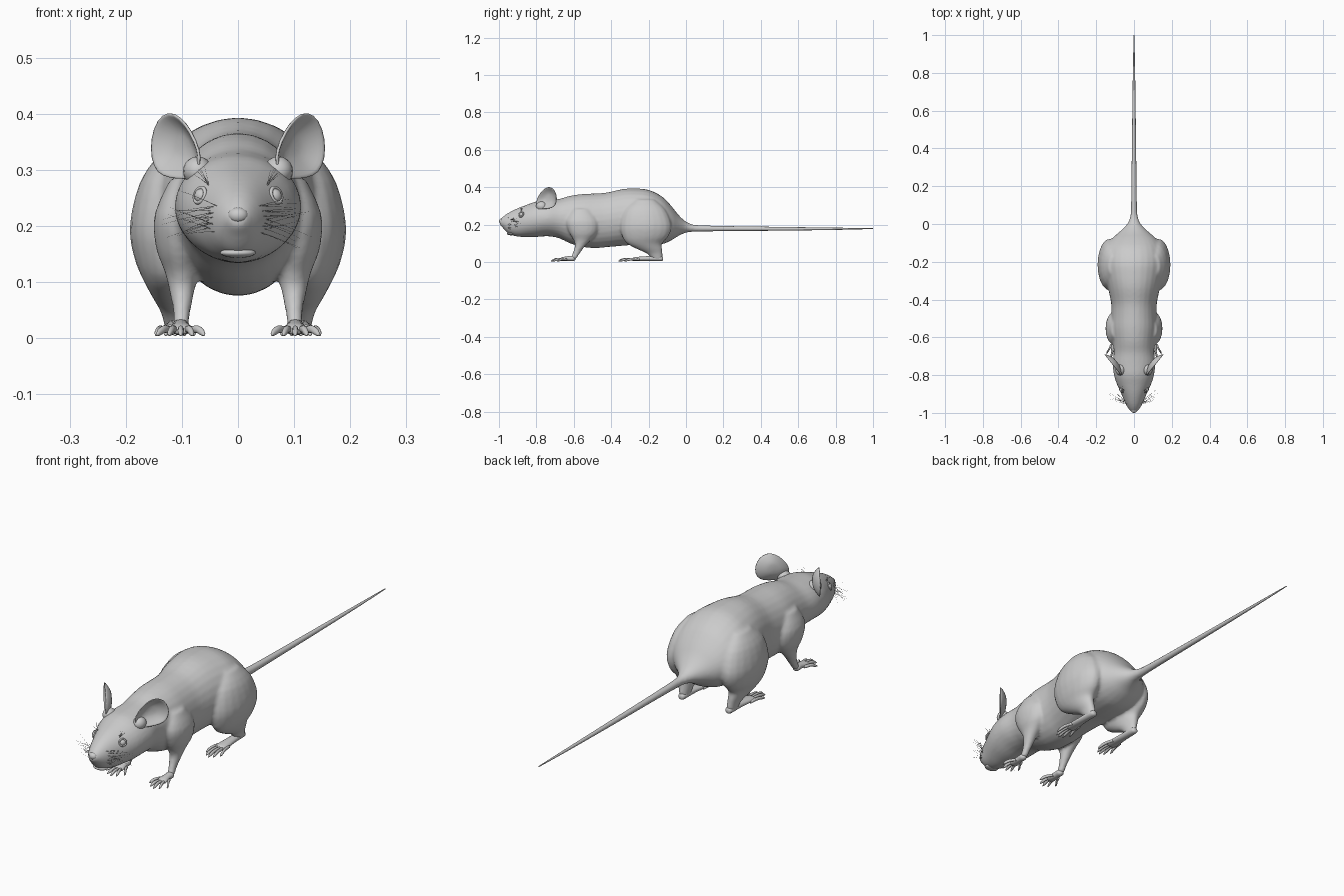
import bpy, bmesh, math, random
from mathutils import Vector, Matrix

if "Cube" in bpy.data.objects:
    bpy.data.objects.remove(bpy.data.objects["Cube"])

random.seed(4)


def finish(name, bm, smooth=True):
    bmesh.ops.recalc_face_normals(bm, faces=bm.faces)
    me = bpy.data.meshes.new(name)
    bm.to_mesh(me)
    bm.free()
    for p in me.polygons:
        p.use_smooth = smooth
    ob = bpy.data.objects.new(name, me)
    bpy.context.collection.objects.link(ob)
    return ob


def spline(keys, steps):
    """Catmull-Rom interpolation of tuples."""
    ks = [Vector(k) for k in keys]
    out = []
    for i in range(len(ks) - 1):
        b, c = ks[i], ks[i + 1]
        a = ks[i - 1] if i else b
        d = ks[i + 2] if i + 2 < len(ks) else c
        for j in range(steps):
            t = j / steps
            out.append(b + (c - a) * (t / 2) + (a * 2 - b * 5 + c * 4 - d) * (t * t / 2)
                       + (b * 3 - a - c * 3 + d) * (t ** 3 / 2))
    out.append(ks[-1])
    return out


def loft(bm, keys, axis='y', side=1, n=12, steps=3):
    """Capped tube of ellipses; keys are (x, y, z, half width, other half size)."""
    rings = []
    for x, y, z, a, b in spline(keys, steps):
        ring = []
        for i in range(n):
            t = 2 * math.pi * i / n
            u, v = max(a, .001) * math.cos(t), max(b, .001) * math.sin(t)
            co = (x + u, y, z + v) if axis == 'y' else (x + u, y + v, z)
            ring.append(bm.verts.new((co[0] * side, co[1], co[2])))
        rings.append(ring)
    for r, q in zip(rings, rings[1:]):
        for i in range(n):
            bm.faces.new((r[i], r[(i + 1) % n], q[(i + 1) % n], q[i]))
    bm.faces.new(rings[0])
    bm.faces.new(rings[-1])


def ball(name, loc, size, seg=16):
    bm = bmesh.new()
    bmesh.ops.create_uvsphere(bm, u_segments=seg, v_segments=seg // 2 + 2, radius=1,
                              matrix=Matrix.Translation(loc) @ Matrix.Diagonal((*size, 1)))
    return finish(name, bm)


# body: y, top, bottom, half width
BODY = [(-.995, .226, .198, .014), (-.98, .241, .183, .028), (-.95, .263, .152, .046),
        (-.90, .288, .136, .067), (-.85, .307, .134, .090), (-.80, .324, .134, .106),
        (-.74, .330, .138, .113), (-.68, .337, .128, .107), (-.62, .354, .100, .112),
        (-.55, .364, .080, .122), (-.48, .367, .075, .120), (-.42, .372, .080, .121),
        (-.34, .390, .087, .137), (-.27, .393, .092, .152), (-.20, .386, .090, .162),
        (-.13, .352, .095, .150), (-.08, .302, .115, .120), (-.04, .252, .140, .075),
        (0, .216, .157, .036), (.04, .200, .162, .020), (.08, .196, .164, .016)]
# limbs from top to ankle
THIGH = [(.11, -.22, .335, .025, .05), (.12, -.22, .28, .054, .11), (.127, -.215, .20, .066, .137),
         (.127, -.217, .14, .057, .125), (.124, -.222, .10, .043, .095), (.120, -.195, .07, .031, .068),
         (.115, -.167, .045, .022, .042), (.112, -.152, .012, .017, .026)]
FORELEG = [(.095, -.56, .285, .025, .045), (.105, -.555, .22, .044, .085), (.106, -.55, .16, .040, .075),
           (.101, -.555, .12, .030, .048), (.100, -.565, .09, .024, .029), (.100, -.585, .05, .016, .020),
           (.102, -.605, .015, .014, .016)]

bm = bmesh.new()
loft(bm, [(0, y, (t + b) / 2, w, (t - b) / 2) for y, t, b, w in BODY], n=28)
for s in (1, -1):
    loft(bm, THIGH, 'z', s, n=20)
    loft(bm, FORELEG, 'z', s, n=20)
body = finish("body", bm)
fuse = body.modifiers.new("fuse", 'REMESH')
fuse.mode = 'VOXEL'
fuse.voxel_size = .007
fuse.use_smooth_shade = True
soft = body.modifiers.new("soften", 'SMOOTH')
soft.factor = .5
soft.iterations = 5

# tail
bm = bmesh.new()
loft(bm, [(0, -.02, .182, .022, .022), (0, .06, .180, .016, .017), (0, .2, .179, .0135, .0135),
          (0, .5, .178, .010, .010), (0, .8, .178, .006, .006), (0, 1, .179, .002, .002)], steps=5)
finish("tail", bm)


# paws with five splayed toes
def paw(name, s, x, heel, ball_y, tip, w, spread):
    bm = bmesh.new()
    mid = (heel + ball_y) / 2
    loft(bm, [(x, heel, .017, .006, .006), (x, heel - .012, .019, .016, .014),
              (x, mid, .019, w * .75, .013), (x, ball_y, .016, w, .010),
              (x, ball_y - .012, .013, w * .7, .006)], 'y', s)
    for i in range(5):
        k = (i - 2) / 2
        back = .022 * k * k
        x0, x1 = x + k * w * .8, x + k * spread
        y0, y1 = ball_y + .004 + back, tip + back * 1.5
        ym = (y0 + y1) / 2
        loft(bm, [(x0, y0, .014, .006, .006), ((x0 + x1) / 2, ym, .016, .0055, .007),
                  (x1 * .85 + x0 * .15, y1 + .012, .010, .005, .006),
                  (x1, y1, .005, .001, .001)], 'y', s, n=8)
    finish(name, bm)


for s, side in ((1, "left"), (-1, "right")):
    paw("hind_foot_" + side, s, .112, -.122, -.275, -.362, .025, .034)
    paw("front_foot_" + side, s, .102, -.592, -.662, -.722, .021, .042)

# cupped ears: outline in the ear plane (along u, height)
EAR = [(-.072, -.035), (-.070, -.012), (-.045, .025), (-.012, .051), (.020, .060), (.052, .045),
       (.070, .012), (.070, -.025), (.052, -.052), (.015, -.060), (-.025, -.062), (-.055, -.060)]
U = Vector((.62, .78, 0))
N = Vector((.78, -.62, 0))
for s, side in ((1, "left"), (-1, "right")):
    bm = bmesh.new()
    rings = []
    for t in (.3, .6, .85, 1):
        ring = []
        for u, h in EAR:
            p = Vector((.108, -.742, .345)) + U * u * t + N * (-.028 * (1 - t * t) + .006) + Vector((0, 0, h * t))
            ring.append(bm.verts.new((p.x * s, p.y, p.z)))
        rings.append(ring)
    n = len(EAR)
    for r, q in zip(rings, rings[1:]):
        for i in range(n):
            bm.faces.new((r[i], r[(i + 1) % n], q[(i + 1) % n], q[i]))
    bm.faces.new(rings[0])
    ear = finish("ear_" + side, bm)
    m = ear.modifiers.new("thickness", 'SOLIDIFY')
    m.thickness = .006
    m.offset = 0
    ear.modifiers.new("round", 'SUBSURF').levels = 1
    # root joining ear and head
    ball("ear_root_" + side, (s * .072, -.772, .298), (.026, .03, .026))

    # eye and eyelid
    c = Vector((s * .064, -.877, .253))
    ball("eye_" + side, c, (.014, .014, .014))
    bpy.ops.mesh.primitive_torus_add(major_segments=20, minor_segments=8, major_radius=.014,
                                     minor_radius=.0035, location=c + Vector((s * .004, -.004, .002)))
    lid = bpy.context.object
    lid.name = "eyelid_" + side
    lid.rotation_euler = Vector((s * .75, -.6, .3)).to_track_quat('Z', 'Y').to_euler()
    bpy.ops.object.shade_smooth()

# nose and lower lip
ball("nose", (0, -.986, .219), (.018, .014, .014))
ball("lower_lip", (0, -.936, .152), (.032, .022, .009))

# whiskers
cu = bpy.data.curves.new("whiskers", 'CURVE')
cu.dimensions = '3D'
cu.bevel_depth = .0006
cu.bevel_resolution = 0
for s in (1, -1):
    for i in range(24):
        brow = i >= 18
        if brow:
            root = Vector((.052, -.88, .272))
            d = Vector((random.uniform(.1, .5), random.uniform(-.5, .1), random.uniform(.4, .8)))
            length = .04
        else:
            root = Vector((.036, -.952 + .008 * (i % 3), .19 + .009 * (i // 3)))
            d = Vector((1, random.uniform(-.1, .6), random.uniform(-.4, .5)))
            length = random.uniform(.06, .105)
        d.normalize()
        sp = cu.splines.new('POLY')
        sp.points.add(3)
        for k in range(4):
            t = k / 3
            p = root + d * length * t + Vector((0, .015, -.006)) * t * t
            sp.points[k].co = (p.x * s, p.y, p.z, 1)
            sp.points[k].radius = 1 - .8 * t
bpy.context.collection.objects.link(bpy.data.objects.new("whiskers", cu))
